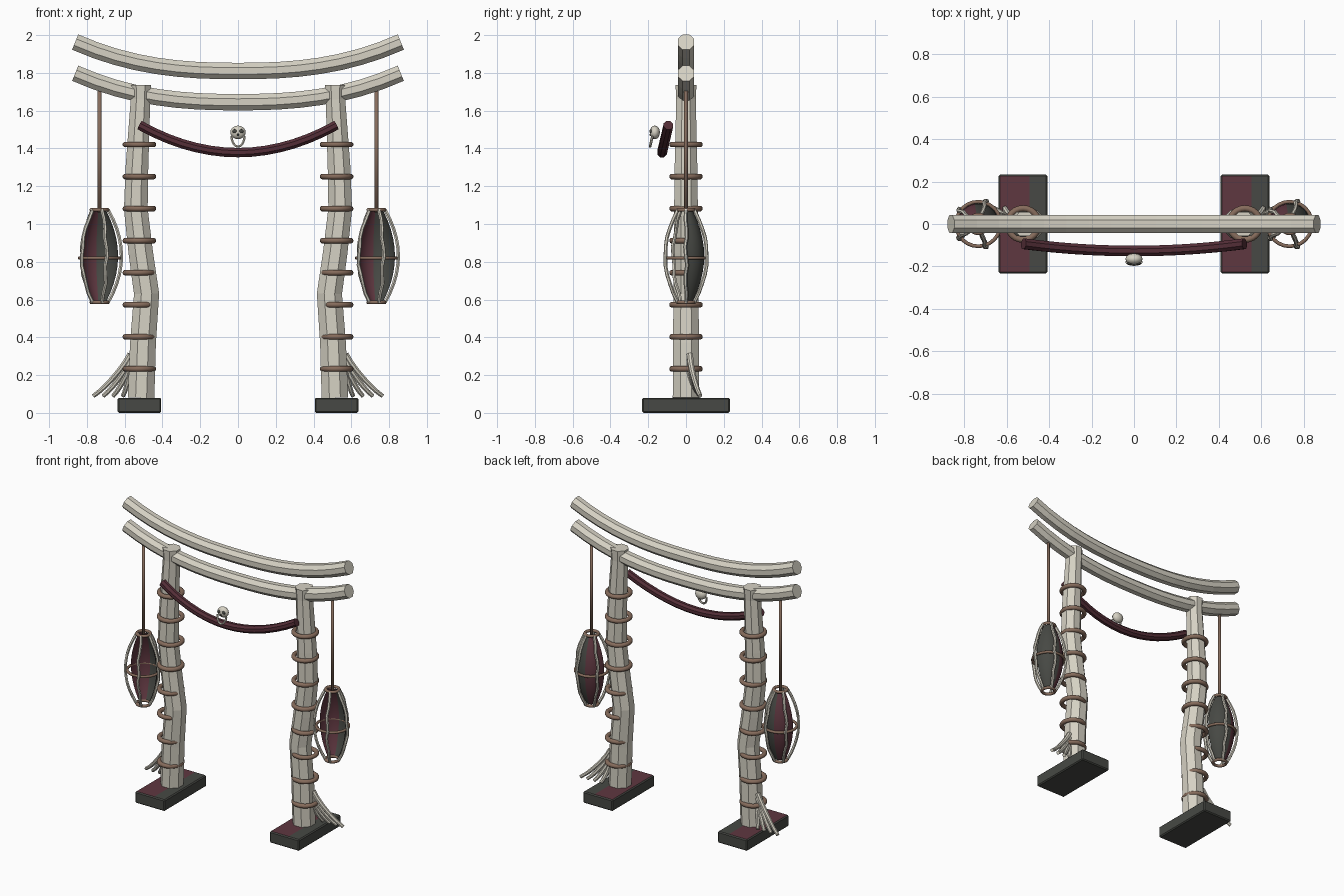
import bpy, bmesh, math
from mathutils import Vector, Matrix

cube = bpy.data.objects.get("Cube")
if cube:
    bpy.data.objects.remove(cube, do_unlink=True)


def material(name, r, g, b):
    m = bpy.data.materials.new(name)
    m.use_nodes = True
    m.diffuse_color = (r, g, b, 1)
    m.node_tree.nodes["Principled BSDF"].inputs["Base Color"].default_value = (r, g, b, 1)
    return m


BONE = material("pale bone", 0.67, 0.64, 0.55)
DARK = material("charcoal", 0.063, 0.066, 0.058)
WINE = material("dark wine", 0.113, 0.038, 0.051)
GARLAND = material("deep wine", 0.088, 0.027, 0.038)
BROWN = material("rope brown", 0.24, 0.15, 0.107)


def finish(name, bm, *mats, smooth=False):
    mesh = bpy.data.meshes.new(name)
    bm.to_mesh(mesh)
    bm.free()
    for m in mats:
        mesh.materials.append(m)
    obj = bpy.data.objects.new(name, mesh)
    bpy.context.collection.objects.link(obj)
    if smooth:
        mesh.shade_smooth()
    return obj


def tube(name, points, radii, sides, mat, ref=(0, 1, 0), closed=False, smooth=False):
    """Sweep a polygon along a path; radii is one number or one per point."""
    pts = [Vector(p) for p in points]
    n = len(pts)
    if not isinstance(radii, (list, tuple)):
        radii = [radii] * n
    bm = bmesh.new()
    rings = []
    for i, p in enumerate(pts):
        a = pts[i - 1] if i or closed else p
        b = pts[(i + 1) % n] if i < n - 1 or closed else p
        t = (b - a).normalized()
        u = t.cross(Vector(ref)).normalized()
        v = u.cross(t)
        ring = []
        for k in range(sides):
            ang = math.tau * (k + 0.5) / sides
            ring.append(bm.verts.new(p + radii[i] * (u * math.cos(ang) + v * math.sin(ang))))
        rings.append(ring)
    for i in range(n if closed else n - 1):
        r0, r1 = rings[i], rings[(i + 1) % n]
        for k in range(sides):
            j = (k + 1) % sides
            bm.faces.new((r0[k], r0[j], r1[j], r1[k]))
    if not closed:
        bm.faces.new(rings[0])
        bm.faces.new(rings[-1])
    bmesh.ops.recalc_face_normals(bm, faces=bm.faces)
    return finish(name, bm, mat, smooth=smooth)


def hoop(name, center, radius, thickness, mat, segments=24):
    c = Vector(center)
    pts = [c + radius * Vector((math.cos(math.tau * i / segments),
                                math.sin(math.tau * i / segments), 0))
           for i in range(segments)]
    return tube(name, pts, thickness, 12, mat, ref=(0, 0, 1), closed=True, smooth=True)


def ellipsoid(name, center, size, mat):
    bm = bmesh.new()
    bmesh.ops.create_uvsphere(bm, u_segments=12, v_segments=8, radius=1)
    bmesh.ops.transform(bm, verts=bm.verts,
                        matrix=Matrix.Translation(center) @ Matrix.Diagonal((*size, 1)))
    return finish(name, bm, mat, smooth=True)


# Two upswept crossbeams
for name, z in (("upper_beam", 1.81), ("lower_beam", 1.645)):
    xs = [-0.862 + 1.724 * i / 16 for i in range(17)]
    tube(name, [(x, 0, z + 0.153 * abs(x / 0.862) ** 2.5) for x in xs], 0.047, 8, BONE)

# Sagging garland between the posts
xs = [-0.52 + 1.04 * i / 14 for i in range(15)]
tube("garland", [(x, -0.127 + 0.034 * (x / 0.52) ** 2, 1.378 + 0.145 * (x / 0.52) ** 2)
                 for x in xs], 0.027, 8, GARLAND)


def foot_block(name, x):
    bm = bmesh.new()
    bmesh.ops.create_cube(bm, size=1)
    bmesh.ops.transform(bm, verts=bm.verts, matrix=Matrix.Translation((x, 0, 0.04))
                        @ Matrix.Diagonal((0.23, 0.465, 0.08, 1)))
    bmesh.ops.bevel(bm, geom=bm.edges[:], offset=0.007, segments=1, affect='EDGES')
    bmesh.ops.bisect_plane(bm, geom=bm.verts[:] + bm.edges[:] + bm.faces[:],
                           plane_co=(x + 0.03, 0, 0), plane_no=(1, 0, 0))
    bm.normal_update()
    for f in bm.faces:
        if f.normal.z > 0.9 and f.calc_center_median().x < x + 0.03:
            f.material_index = 1
    finish(name, bm, DARK, WINE)


def lantern(side, x):
    low, high = 0.585, 1.075
    mid, half = (low + high) / 2, (high - low) / 2
    # Open half shell at the back, wine toward its right end
    bm = bmesh.new()
    panels, rows = 9, 10
    rows_of_verts = []
    for i in range(rows + 1):
        t = -1 + 2 * i / rows
        r = 0.038 + 0.06 * (1 - t * t)
        rows_of_verts.append([bm.verts.new((x + r * math.cos(math.pi * k / panels),
                                            r * math.sin(math.pi * k / panels),
                                            mid + t * (half - 0.01)))
                              for k in range(panels + 1)])
    for a, b in zip(rows_of_verts, rows_of_verts[1:]):
        for k in range(panels):
            f = bm.faces.new((a[k], a[k + 1], b[k + 1], b[k]))
            f.material_index = int(k >= 5)
    finish(side + "_lantern_shell", bm, DARK, WINE, smooth=True)
    # Five bowed ribs
    for k in range(5):
        ang = math.tau * k / 5
        pts = []
        for i in range(11):
            t = -1 + i / 5
            r = 0.045 + 0.071 * (1 - t * t)
            a = ang + 0.05 * math.sin(i * 1.9 + k)
            pts.append((x + r * math.cos(a), r * math.sin(a), mid + t * half))
        tube(f"{side}_lantern_rib_{k + 1}", pts, 0.01, 6, BONE,
             ref=(-math.sin(ang), math.cos(ang), 0))
    hoop(side + "_lantern_band", (x, 0, 0.82), 0.105, 0.009, BROWN)
    hoop(side + "_lantern_top_ring", (x, 0, high), 0.043, 0.01, BROWN)
    hoop(side + "_lantern_bottom_ring", (x, 0, low), 0.043, 0.01, BROWN)
    tube(side + "_lantern_cord", [(x, 0, 1.06), (x, 0, 1.72)], 0.01, 12, BROWN, smooth=True)


for side, s in (("right", -1), ("left", 1)):
    foot_block(side + "_foot_block", s * 0.522)
    # Crooked post
    post = [(0.513, 0.08, 0.076), (0.503, 0.37, 0.074), (0.484, 0.63, 0.072),
            (0.515, 0.85, 0.07), (0.541, 1.08, 0.068), (0.535, 1.3, 0.065),
            (0.516, 1.66, 0.056), (0.516, 1.735, 0.06)]
    tube(side + "_post", [(s * x, 0, z) for x, z, r in post],
         [r for x, z, r in post], 8, BONE)
    # Stacked hoops around the post
    for i in range(8):
        hoop(f"{side}_post_hoop_{i + 1}", (s * 0.522, 0, 0.233 + 0.1697 * i),
             0.074, 0.015, BROWN)
    # Splayed roots
    for i in range(4):
        reach = 0.765 - 0.052 * i
        top = 0.31 - 0.03 * i
        pts = []
        for j in range(7):
            t = j / 6
            pts.append((s * (0.57 + (reach - 0.57) * t ** 1.15),
                        0.02 + 0.055 * t ** 1.4,
                        0.09 + (top - 0.09) * (1 - t) ** 1.15))
        tube(f"{side}_root_{i + 1}", pts, [0.018 - 0.001 * j for j in range(7)], 8, BONE)
    lantern(side, s * 0.733)

# Small skull ornament in front of the garland
ellipsoid("skull", (0, -0.165, 1.485), (0.041, 0.027, 0.036), BONE)
for side, s in (("right", -1), ("left", 1)):
    ellipsoid(side + "_eye", (s * 0.018, -0.186, 1.491), (0.013, 0.007, 0.011), DARK)
ellipsoid("nose", (0, -0.189, 1.473), (0.005, 0.004, 0.007), DARK)
jaw = []
for i in range(11):
    a = math.pi * i / 10
    drop = math.sin(a)
    jaw.append((0.034 * math.cos(a), -0.178 - 0.012 * drop, 1.465 - 0.055 * drop))
tube("jaw", jaw, 0.007, 6, BONE)
